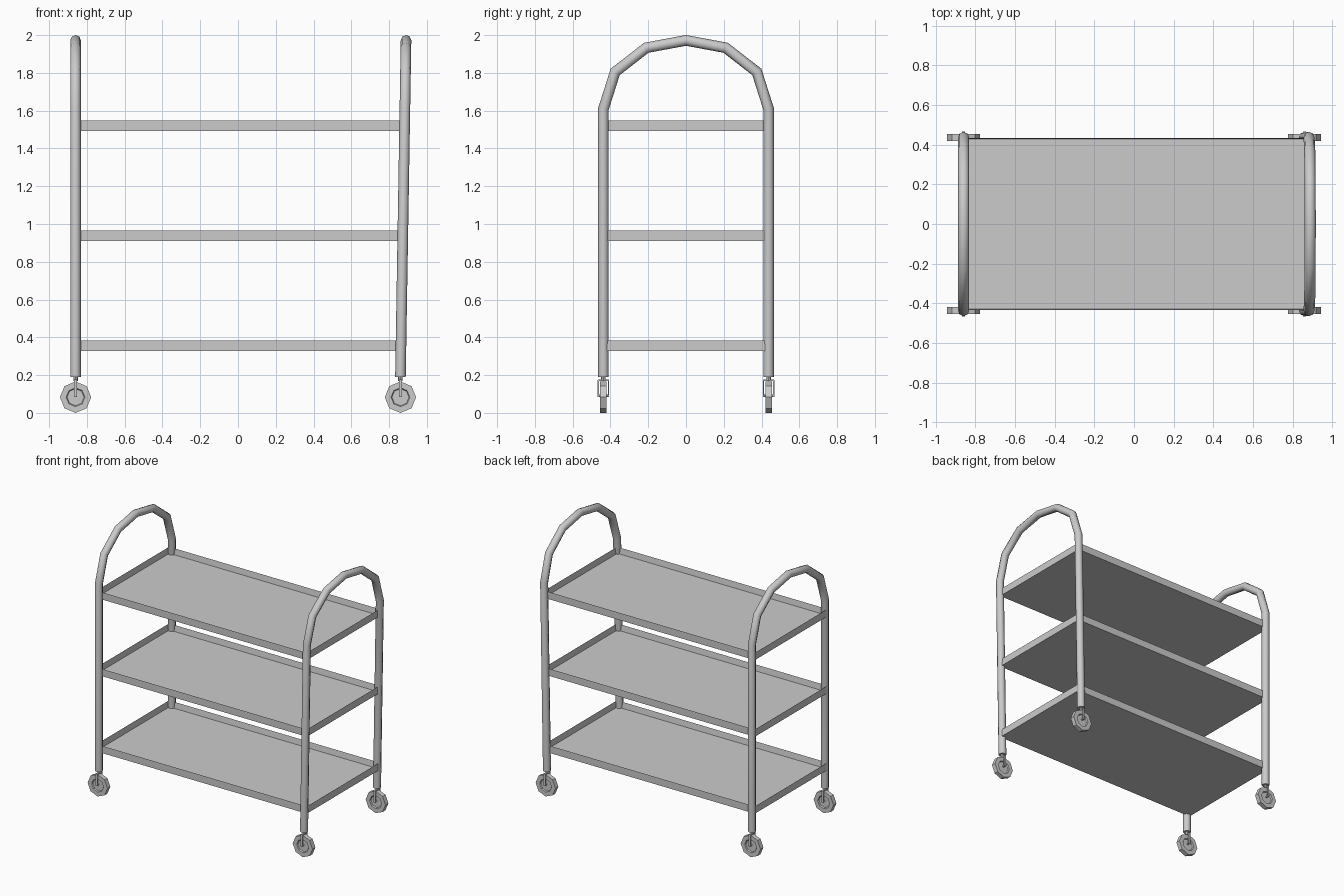
import bpy, bmesh
from math import sin, cos, pi
from mathutils import Vector, Matrix

if "Cube" in bpy.data.objects:
    bpy.data.objects.remove(bpy.data.objects["Cube"])

R = 0.028           # tube radius
SX, SY = 0.86, 0.437  # leg positions


def finish(name, bm, smooth=False):
    bmesh.ops.recalc_face_normals(bm, faces=bm.faces[:])
    me = bpy.data.meshes.new(name)
    bm.to_mesh(me)
    bm.free()
    ob = bpy.data.objects.new(name, me)
    bpy.context.collection.objects.link(ob)
    if smooth:
        for p in me.polygons:
            p.use_smooth = len(p.vertices) == 4
    return ob


def box(bm, c, s):
    m = Matrix.Translation(c) @ Matrix.Diagonal((*s, 1))
    bmesh.ops.create_cube(bm, size=1, matrix=m)


def rod(bm, c, r, depth, rot=Matrix(), seg=8):
    bmesh.ops.create_cone(bm, cap_ends=True, segments=seg, radius1=r, radius2=r,
                          depth=depth, matrix=Matrix.Translation(c) @ rot)


def bridge(bm, a, b):
    n = len(a)
    for i in range(n):
        bm.faces.new((a[i], a[(i + 1) % n], b[(i + 1) % n], b[i]))


# Arched tube frames: mitred octagonal sweep in the yz plane, with optional lean in x
def arch_frame(name, x_bottom, x_top):
    half = [(-SY, 0.19), (-SY, 1.61), (-0.375, 1.805), (-0.21, 1.933)]
    path = [Vector(p) for p in half + [(0, 1.972)] + [(-y, z) for y, z in half[::-1]]]
    bm = bmesh.new()
    rings = []
    for i, p in enumerate(path):
        d0 = (p - path[max(i - 1, 0)]).normalized()
        d1 = (path[min(i + 1, len(path) - 1)] - p).normalized()
        t = (d0 + d1).normalized()
        n = Vector((-t.y, t.x))
        miter = R / max(t.dot(d0), t.dot(d1))
        x = x_bottom + (x_top - x_bottom) * (p.y - 0.19) / 1.81
        ring = []
        for k in range(8):
            a = 2 * pi * k / 8
            q = p + n * cos(a) * miter
            ring.append(bm.verts.new((x + R * sin(a), q.x, q.y)))
        rings.append(ring)
    for a, b in zip(rings, rings[1:]):
        bridge(bm, a, b)
    bm.faces.new(rings[0])
    bm.faces.new(rings[-1])
    finish(name, bm, True)


arch_frame("left_frame", -SX, -SX)
arch_frame("right_frame", SX, 0.89)


# Shelves: shallow open trays with a thin raised rim
def tray(name, z):
    bm = bmesh.new()
    box(bm, (0, 0, z + 0.0275), (2 * 0.882, 2 * 0.435, 0.055))
    bm.faces.ensure_lookup_table()
    top = max(bm.faces, key=lambda f: f.calc_center_median().z)
    bmesh.ops.inset_region(bm, faces=[top], thickness=0.01)
    bmesh.ops.translate(bm, verts=top.verts[:], vec=(0, 0, -0.045))
    finish(name, bm)


for name, z in (("bottom", 0.328), ("middle", 0.911), ("top", 1.492)):
    tray(name + "_tray", z)


# Casters: octagonal wheel with recessed sides, fork, axle and stem
def caster(tag, x, y):
    bm = bmesh.new()
    profile = [(0.045, -0.008), (0.05, -0.017), (0.083, -0.017),
               (0.083, 0.017), (0.05, 0.017), (0.045, 0.008)]
    rings = [[bm.verts.new((x + r * cos(k * pi / 4), y + h, 0.083 + r * sin(k * pi / 4)))
              for k in range(8)] for r, h in profile]
    for a, b in zip(rings, rings[1:]):
        bridge(bm, a, b)
    bm.faces.new(rings[0])
    bm.faces.new(rings[-1])
    finish("wheel_" + tag, bm)

    bm = bmesh.new()
    for s in (-1, 1):
        box(bm, (x, y + s * 0.027, 0.13), (0.016, 0.007, 0.09))
    box(bm, (x, y, 0.172), (0.016, 0.06, 0.008))
    rod(bm, (x, y, 0.183), 0.012, 0.03)
    rod(bm, (x, y, 0.09), 0.007, 0.054, Matrix.Rotation(pi / 2, 4, 'X'))
    finish("caster_fork_" + tag, bm)


for sx, nx in ((-1, "left"), (1, "right")):
    for sy, ny in ((-1, "front"), (1, "back")):
        caster(ny + "_" + nx, sx * SX, sy * SY)
